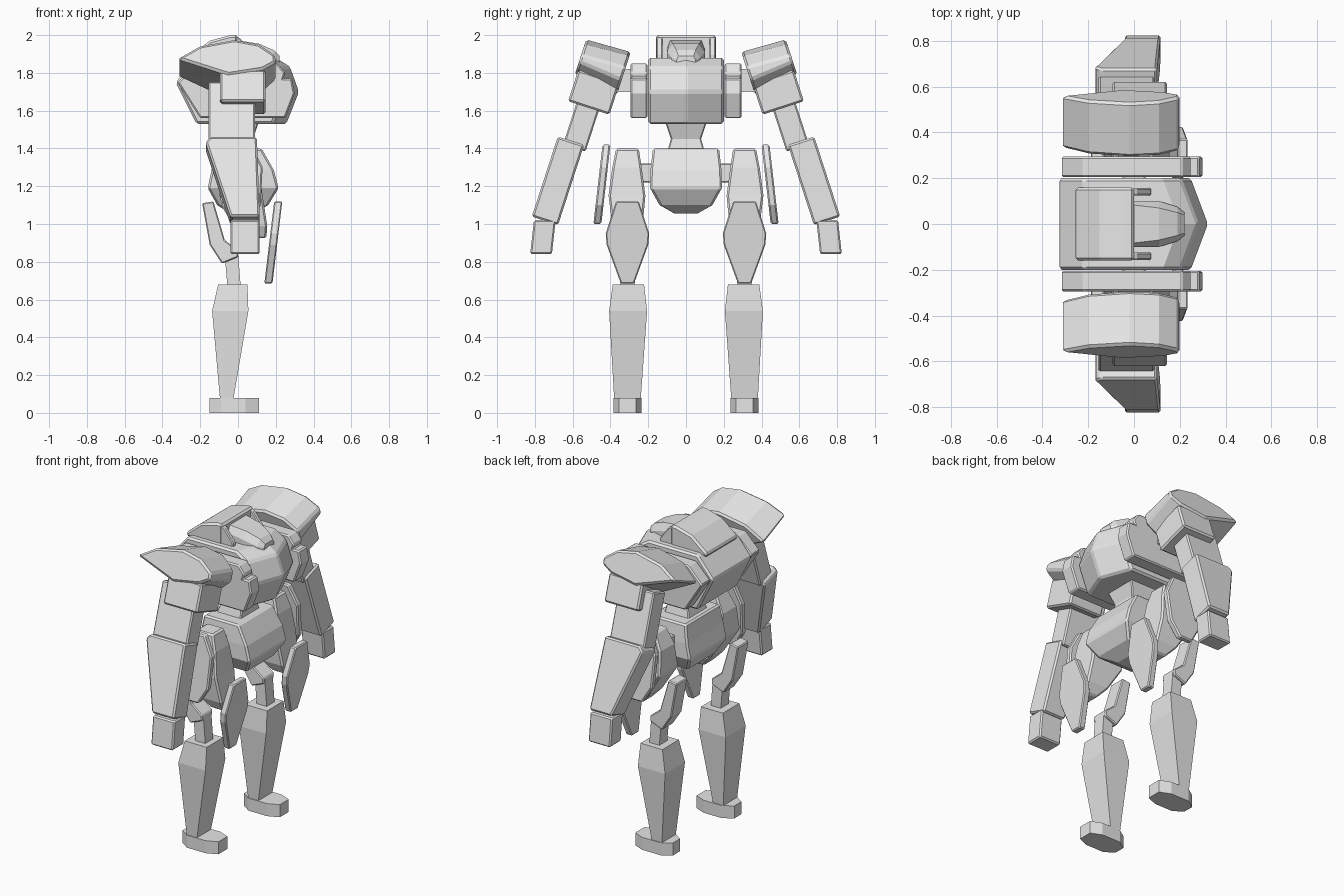
import bpy, bmesh, math
from mathutils import Vector

if "Cube" in bpy.data.objects:
    bpy.data.objects.remove(bpy.data.objects["Cube"])

grey = bpy.data.materials.new("plain grey")
grey.diffuse_color = (0.8, 0.8, 0.8, 1)
grey.use_nodes = True
grey.node_tree.nodes["Principled BSDF"].inputs["Base Color"].default_value = grey.diffuse_color


def loft(name, rings, mirror=False, bevel=0.0):
    """Skin a list of equal-length point rings and cap both ends."""
    bm = bmesh.new()
    vs = [[bm.verts.new(p) for p in r] for r in rings]
    n = len(rings[0])
    for a, b in zip(vs, vs[1:]):
        for i in range(n):
            bm.faces.new((a[i], a[(i + 1) % n], b[(i + 1) % n], b[i]))
    bm.faces.new(vs[0])
    bm.faces.new(vs[-1])
    bmesh.ops.recalc_face_normals(bm, faces=bm.faces)
    me = bpy.data.meshes.new(name)
    bm.to_mesh(me)
    bm.free()
    me.materials.append(grey)
    ob = bpy.data.objects.new(name, me)
    bpy.context.collection.objects.link(ob)
    if bevel:
        m = ob.modifiers.new("bevel", 'BEVEL')
        m.width, m.segments, m.limit_method = bevel, 1, 'ANGLE'
        m.angle_limit = math.radians(35)
    if mirror:
        m = ob.modifiers.new("mirror", 'MIRROR')
        m.use_axis = (False, True, False)
    return ob


def rect(x0, x1, y0, y1, z):
    return [(x0, y0, z), (x1, y0, z), (x1, y1, z), (x0, y1, z)]


def stack(name, levels, **kw):
    """Loft of horizontal rectangles (x0, x1, y0, y1, z)."""
    return loft(name, [rect(*l) for l in levels], **kw)


def side(name, pts, y0, y1, **kw):
    """Side profile in x, z extruded across y."""
    return loft(name, [[(x, y, z) for x, z in pts] for y in (y0, y1)], **kw)


# Arm frame: tilted outward
T = math.radians(18)


def arm(x, u, v):
    return (x, 0.45 + u * math.cos(T) - v * math.sin(T),
            1.83 + u * math.sin(T) + v * math.cos(T))


def arm_part(name, pts, u0, u1, **kw):
    return loft(name, [[arm(x, u, v) for x, v in pts] for u in (u0, u1)], mirror=True, **kw)


# Torso with pointed chest
prof = [(-.22, 1.53), (.26, 1.53), (.327, 1.70), (.28, 1.83), (.2, 1.88), (-.22, 1.88), (-.33, 1.75)]
loft("torso", [[(x - (d if x > 0 else 0), y, z) for x, z in prof]
               for y, d in ((-.2, .075), (0, 0), (.2, .075))], bevel=.012)
# Side pods with a front notch
side("torso_pod", [(-.2, 1.56), (.25, 1.56), (.30, 1.69), (.285, 1.77), (.24, 1.77), (.25, 1.80),
                   (.21, 1.85), (-.22, 1.85), (-.32, 1.75)], .205, .295, mirror=True, bevel=.008)
# Head: rear hood, cheeks, cockpit
loft("hood", [[(x, y * w, z) for x, z in
               ((-.26, 1.86), (-.25, 1.89), (-.15, 1.97), (-.04, 2.0), (0, 2.0), (0, 1.86))]
              for y, w in ((-.16, 1), (.16, 1))], bevel=.012)
side("hood_cheek", [(-.03, 1.99), (.01, 1.985), (.075, 1.90), (.075, 1.86), (-.03, 1.86)],
     .125, .157, mirror=True, bevel=.006)
loft("cockpit", [[(x, -w, 1.85), (x, w, 1.85), (x, w, m), (x, t, h), (x, -t, h), (x, -w, m)]
                 for x, w, t, m, h in ((-.02, .1, .085, 1.93, 1.975), (.11, .1, .07, 1.91, 1.955),
                                       (.19, .075, .05, 1.88, 1.92), (.22, .05, .04, 1.87, 1.89))])

# Waist and pelvis
stack("waist", [(-.09, .09, -.1, .1, 1.38), (-.07, .08, -.08, .08, 1.45), (-.1, .11, -.11, .11, 1.54)], bevel=.006)
stack("pelvis", [(-.12, .125, -.175, .175, 1.40), (-.14, .19, -.188, .188, 1.285),
                 (-.16, .215, -.19, .19, 1.19), (-.11, .16, -.14, .14, 1.10),
                 (-.04, .08, -.06, .06, 1.055)], bevel=.01)
side("hip_axle", [(-.05, 1.22), (.05, 1.22), (.05, 1.32), (-.05, 1.32)], .15, .27, mirror=True, bevel=.006)

# Shoulder joint and pad
side("shoulder_joint", [(-.07, 1.70), (.07, 1.70), (.07, 1.82), (-.07, 1.82)], .25, .42, mirror=True)
pad_in = [(-.32, -.01), (-.2, .085), (-.02, .125), (.11, .105), (.195, .04), (.2, -.03), (.14, -.09), (-.11, -.115)]
pad_out = [(-.32, .01), (-.2, .08), (-.02, .115), (.11, .09), (.195, .03), (.2, -.01), (.13, -.05), (-.05, -.08)]
loft("shoulder_pad", [[arm(x, -.125, v) for x, v in pad_in], [arm(x, .12, v) for x, v in pad_out]],
     mirror=True, bevel=.012)
# Arm
arm_part("upper_arm", [(-.095, -.225), (.145, -.225), (.145, -.05), (-.095, -.05)], -.12, .11, bevel=.01)
arm_part("elbow_link", [(-.155, -.45), (.09, -.45), (.09, -.10), (-.155, -.10)], -.06, .065, bevel=.008)
arm_part("forearm", [(-.145, -.42), (.1, -.42), (.115, -.865), (-.04, -.865), (-.172, -.45)],
         -.042, .104, bevel=.01)
stack("hand", [(-.04, .115, .71, .825, .84), (-.04, .115, .69, .805, 1.02)], mirror=True, bevel=.008)

# Hip block and outer skirt plate
loft("hip_block", [rect(-.04, .08, .25, .37, 1.40), rect(-.09, .11, .235, .39, 1.30),
                   rect(-.1, .13, .215, .41, 1.15), rect(.0, .155, .23, .39, .99),
                   rect(.06, .15, .26, .36, .925)], mirror=True, bevel=.01)
loft("skirt_plate", [[(x, y0 + (1.42 - z) * .115, z) for x, z in
                      ((-.05, 1.42), (.07, 1.42), (.13, 1.3), (.12, 1.1), (.06, 1.0),
                       (-.03, 1.0), (-.09, 1.1), (-.1, 1.3))] for y0 in (.40, .442)],
     mirror=True, bevel=.008)
# Front knee plate: long hexagon leaning forward at the top
hexa = [(-.06, 1.12), (.06, 1.12), (.115, .95), (.11, .89), (.035, .685), (-.035, .685), (-.11, .89), (-.115, .95)]
loft("knee_plate", [[(x0 + (z - .69) * .12, .31 + y, z) for y, z in hexa] for x0 in (.14, .183)],
     mirror=True, bevel=.006)

# Rear thigh link, knee strut, shin, foot
side("thigh_link", [(-.19, 1.11), (-.13, 1.12), (-.07, .915), (0, .86), (0, .825), (-.085, .79), (-.15, .89)],
     .255, .365, mirror=True, bevel=.006)
side("knee_strut", [(-.055, .66), (.015, .66), (0, .85), (-.07, .83)], .27, .35, mirror=True)
stack("shin", [(-.095, -.025, .24, .38, .07), (-.137, .055, .206, .407, .54),
               (-.105, .05, .222, .388, .68)], mirror=True)
foot = [(-.15, .275), (-.09, .235), (.04, .235), (.11, .265), (.11, .355), (.04, .385), (-.09, .385), (-.15, .345)]
loft("foot", [[(x, y, z) for x, y in foot] for z in (0, .08)], mirror=True)
